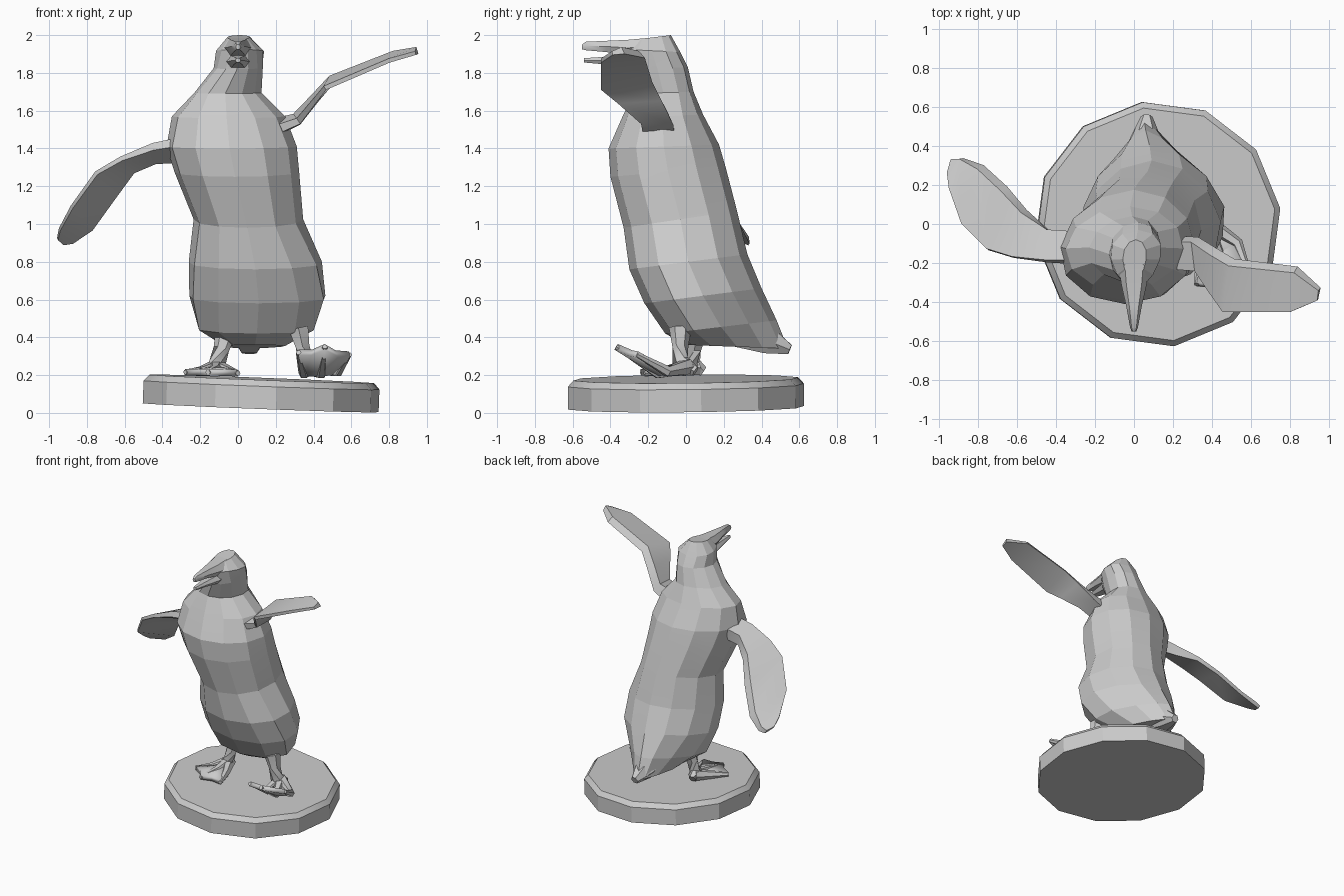
import bpy, bmesh
from math import cos, sin, pi, radians
from mathutils import Vector, Matrix

cube = bpy.data.objects.get("Cube")
if cube:
    bpy.data.objects.remove(cube, do_unlink=True)


def finish(name, bm, angle):
    """Turn a bmesh into a shaded object."""
    bmesh.ops.recalc_face_normals(bm, faces=bm.faces)
    mesh = bpy.data.meshes.new(name)
    bm.to_mesh(mesh)
    bm.free()
    obj = bpy.data.objects.new(name, mesh)
    bpy.context.collection.objects.link(obj)
    bpy.ops.object.select_all(action='DESELECT')
    obj.select_set(True)
    bpy.context.view_layer.objects.active = obj
    bpy.ops.object.shade_smooth_by_angle(angle=radians(angle))
    return obj


def loft(name, rings, angle=30):
    """Skin a series of equal-sized rings and cap both ends."""
    bm = bmesh.new()
    loops = [[bm.verts.new(p) for p in ring] for ring in rings]
    count = len(loops[0])
    for lower, upper in zip(loops, loops[1:]):
        for i in range(count):
            j = (i + 1) % count
            bm.faces.new((lower[i], lower[j], upper[j], upper[i]))
    bm.faces.new(loops[0])
    bm.faces.new(loops[-1])
    return finish(name, bm, angle)


def tube(name, points, radii, sides=6):
    """Tapered limb following a path of points."""
    points = [Vector(p) for p in points]
    rings = []
    for i, (p, r) in enumerate(zip(points, radii)):
        along = points[min(i + 1, len(points) - 1)] - points[max(i - 1, 0)]
        turn = along.to_track_quat('Z', 'Y')
        rings.append([p + turn @ Vector((r * cos(2 * pi * k / sides),
                                         r * sin(2 * pi * k / sides), 0))
                      for k in range(sides)])
    return loft(name, rings, 45)


# Pedestal: twelve-sided disc with a bevelled rim, leaning slightly
def disc_ring(radius, height):
    return [(radius * cos(a), radius * sin(a), height)
            for a in (radians(7.4 + 30 * k) for k in range(12))]


base = loft("pedestal", [disc_ring(.63, 0), disc_ring(.63, .12), disc_ring(.6, .153)], 25)
base.data.transform(Matrix.Translation((.12, 0, .027))
                    @ Matrix.Rotation(radians(2.2), 4, 'Y')
                    @ Matrix.Rotation(radians(.6), 4, 'X'))


# Body and head: each ring spans a front point and a back point
def body_ring(front, back, left, right, spine, taper, sides=12):
    front, back = Vector((0, *front)), Vector((0, *back))
    middle, half = (left + right) / 2, (right - left) / 2
    ring = []
    for k in range(sides):
        a = 2 * pi * k / sides
        t = (1 - cos(a)) / 2
        p = front.lerp(back, t)
        p.x = middle + (spine - middle) * t * t + half * sin(a) * (1 - taper * (2 * t - 1))
        ring.append(p)
    return ring


body_sections = [
    ((-.28, 1.975), (-.08, 2.0), -.06, .06, .01, -.1),
    ((-.335, 1.925), (-.03, 1.91), -.12, .13, .02, -.3),
    ((-.315, 1.82), (.01, 1.83), -.135, .125, .02, -.1),
    ((-.28, 1.69), (.04, 1.7), -.245, .11, -.01, 0),
    ((-.34, 1.56), (.09, 1.58), -.36, .24, -.02, 0),
    ((-.41, 1.4), (.175, 1.42), -.39, .3, .0, .05),
    ((-.4, 1.25), (.21, 1.3), -.345, .315, .02, .05),
    ((-.33, .98), (.27, 1.07), -.24, .34, .07, .03),
    ((-.3, .76), (.325, .84), -.26, .445, .09, .12),
    ((-.22, .58), (.4, .66), -.25, .47, .08, .22),
    ((-.11, .42), (.48, .49), -.18, .38, .06, .5),
    ((.0, .36), (.54, .34), -.06, .24, .05, .5),
]
loft("body", [body_ring(*s) for s in body_sections], 5)

# Tail tip
tube("tail", [(.06, .28, .45), (.06, .44, .38), (.065, .55, .335)], (.12, .08, .03))


# Beak halves
def beak_ring(y, half, low, high):
    mid = (low + high) / 2
    return [(half, y, mid), (half * .6, y, high), (-half * .6, y, high),
            (-half, y, mid), (-half * .6, y, low), (half * .6, y, low)]


loft("upper_beak", [beak_ring(-.2, .08, 1.89, 1.985), beak_ring(-.31, .065, 1.89, 1.975),
                    beak_ring(-.42, .04, 1.91, 1.97), beak_ring(-.53, .02, 1.92, 1.965),
                    beak_ring(-.55, .012, 1.925, 1.95)], 40)
loft("lower_beak", [beak_ring(-.22, .075, 1.82, 1.9), beak_ring(-.33, .055, 1.83, 1.89),
                    beak_ring(-.43, .035, 1.845, 1.885), beak_ring(-.54, .014, 1.855, 1.878)], 40)


# Flippers: blades given as trailing-edge point, leading-edge point, half thickness
def flipper(name, stations):
    stations = [(Vector(a), Vector(b), thick) for a, b, thick in stations]
    mids = [(a + b) / 2 for a, b, thick in stations]
    rings = []
    for i, (a, b, thick) in enumerate(stations):
        span = mids[min(i + 1, len(mids) - 1)] - mids[max(i - 1, 0)]
        n = span.cross(b - a).normalized() * thick
        if n.z < 0:
            n.negate()
        rings.append([a.lerp(b, .12) + n, a - n, b - n * .5, b + n * .5])
    loft(name, rings, 35)


flipper("left_flipper", [
    ((.1, -.06, 1.48), (.1, -.22, 1.46), .06),
    ((.31, -.07, 1.555), (.32, -.24, 1.545), .035),
    ((.41, -.13, 1.67), (.4, -.36, 1.645), .026),
    ((.5, -.18, 1.77), (.46, -.45, 1.72), .024),
    ((.83, -.22, 1.9), (.8, -.45, 1.865), .022),
    ((.95, -.33, 1.92), (.94, -.39, 1.905), .02),
])
flipper("right_flipper", [
    ((-.16, -.06, 1.38), (-.18, -.2, 1.46), .06),
    ((-.44, -.02, 1.355), (-.45, -.19, 1.41), .04),
    ((-.56, .08, 1.29), (-.62, -.17, 1.345), .025),
    ((-.66, .2, 1.15), (-.75, -.13, 1.27), .022),
    ((-.78, .31, .98), (-.88, .0, 1.09), .02),
    ((-.88, .345, .91), (-.945, .18, .97), .018),
    ((-.93, .335, .9), (-.955, .26, .92), .015),
])


# Webbed feet: three toes sharing an ankle, with skin stretched between
def foot(word, hip, ankle, heel, balls, tips):
    hip, ankle, heel = Vector(hip), Vector(ankle), Vector(heel)
    balls, tips = [Vector(p) for p in balls], [Vector(p) for p in tips]
    tube(word + "_leg", [hip, hip.lerp(ankle, .55), ankle, heel], (.06, .042, .048, .03))
    for label, ball, tip in zip(("inner", "middle", "outer"), balls, tips):
        tube(f"{word}_{label}_toe", [ankle.lerp(heel, .5), ball, tip], (.045, .03, .014))
    bm = bmesh.new()
    root = bm.verts.new(ankle.lerp(heel, .6))
    ball_verts = [bm.verts.new(p) for p in balls]
    tip_verts = [bm.verts.new(p) for p in tips]
    for i in range(2):
        notch = bm.verts.new((tips[i] + tips[i + 1]) * .44 + (balls[i] + balls[i + 1]) * .06)
        bm.faces.new((root, ball_verts[i], ball_verts[i + 1]))
        bm.faces.new((ball_verts[i], tip_verts[i], notch))
        bm.faces.new((ball_verts[i], notch, ball_verts[i + 1]))
        bm.faces.new((ball_verts[i + 1], notch, tip_verts[i + 1]))
    web = finish(word + "_web", bm, 30)
    solid = web.modifiers.new("thickness", 'SOLIDIFY')
    solid.thickness = .035
    solid.offset = 0


foot("right", (-.06, .06, .44), (-.11, .03, .26), (-.12, .09, .22),
     [(-.05, -.08, .22), (-.12, -.09, .225), (-.19, -.05, .22)],
     [(.0, -.22, .21), (-.16, -.24, .215), (-.28, -.13, .215)])
foot("left", (.32, -.03, .45), (.36, -.03, .27), (.38, .05, .22),
     [(.35, -.14, .21), (.44, -.15, .21), (.53, -.1, .22)],
     [(.32, -.31, .32), (.46, -.37, .35), (.59, -.26, .31)])
